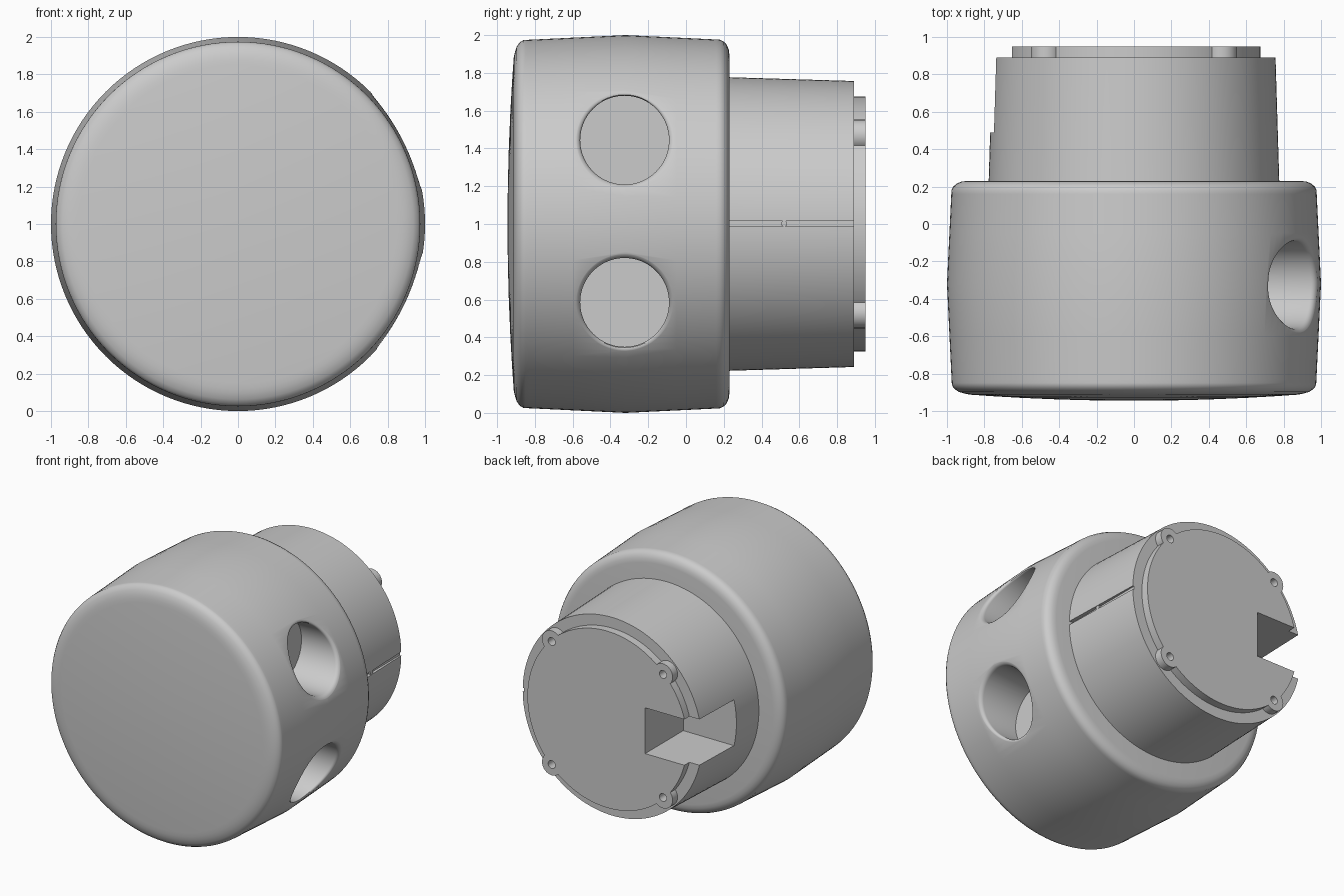
import bpy, bmesh
from math import sin, cos, pi, sqrt

if "Cube" in bpy.data.objects:
    bpy.data.objects.remove(bpy.data.objects["Cube"])


def loft(name, rings):
    """Skin a list of equal-length point rings and cap both ends."""
    bm = bmesh.new()
    vs = [[bm.verts.new(p) for p in ring] for ring in rings]
    n = len(vs[0])
    for a, b in zip(vs, vs[1:]):
        for i in range(n):
            j = (i + 1) % n
            bm.faces.new((a[i], a[j], b[j], b[i]))
    bm.faces.new(vs[0])
    bm.faces.new(vs[-1])
    bmesh.ops.recalc_face_normals(bm, faces=bm.faces)
    me = bpy.data.meshes.new(name)
    bm.to_mesh(me)
    bm.free()
    ob = bpy.data.objects.new(name, me)
    bpy.context.collection.objects.link(ob)
    return ob


def lathe(name, profile, x=0, z=1, n=128):
    """Turn (y, radius) points about an axis parallel to y."""
    return loft(name, [[(x + r * cos(2 * pi * i / n), y, z + r * sin(2 * pi * i / n))
                        for i in range(n)] for y, r in profile])


def box(name, x0, x1, y0, y1, z0, z1):
    return loft(name, [[(x0, y, z0), (x1, y, z0), (x1, y, z1), (x0, y, z1)]
                       for y in (y0, y1)])


def boolean(ob, tool, op='DIFFERENCE'):
    """Apply a boolean and remove the tool object."""
    tool.hide_render = True
    m = ob.modifiers.new("cut", 'BOOLEAN')
    m.operation, m.object, m.solver = op, tool, 'EXACT'
    bpy.context.view_layer.objects.active = ob
    bpy.ops.object.modifier_apply(modifier=m.name)
    bpy.data.objects.remove(tool)


def smooth(ob, angle):
    bpy.ops.object.select_all(action='DESELECT')
    ob.select_set(True)
    bpy.context.view_layer.objects.active = ob
    bpy.ops.object.shade_smooth_by_angle(angle=angle)


def body_radius(y):
    return 1 - 0.025 * abs(y + 0.32) / 0.52


def port_cutter(zc, r=0.235, fillet=0.027, n=96):
    """Blind round port along x with a rounded rim that follows the body."""
    def ring(rho, depth=0.0, x=None):
        pts = []
        for i in range(n):
            a = 2 * pi * i / n
            y, z = -0.325 + rho * cos(a), zc + rho * sin(a)
            sx = sqrt(body_radius(y) ** 2 - (z - 1) ** 2) - depth
            pts.append((sx if x is None else x, y, z))
        return pts
    rings = [ring(r, x=0.60)]
    for k in range(6):
        a = k / 5 * pi / 2
        rings.append(ring(r + fillet * (1 - cos(a)), 0.03 * (1 - sin(a)) - 0.002 * (k == 5)))
    rings.append(ring(r + fillet + 0.008, x=1.2))
    return loft("port_cutter", rings)


# Barrel-shaped housing with a slightly domed front
dome = [(-0.945 + 0.033 * (r / 0.88) ** 2, r) for r in (0.05, 0.2, 0.4, 0.6, 0.75, 0.85, 0.88)]
front_edge = [(-0.907, 0.905), (-0.897, 0.938), (-0.88, 0.962), (-0.862, 0.973)]
wall = [(y, body_radius(y)) for y in (-0.85, -0.83, -0.6, -0.32, -0.05, 0.16, 0.18)]
back_edge = [(0.2, 0.966), (0.215, 0.95), (0.226, 0.925), (0.23, 0.895), (0.23, 0.3)]
housing = lathe("housing", dome + front_edge + wall + back_edge)
for zc in (1.444, 0.585):
    boolean(housing, port_cutter(zc))
smooth(housing, 0.6)

# Tapered rear neck
neck = lathe("neck", [(0.2, 0.778), (0.23, 0.777), (0.89, 0.757)])

# End plate with four screw tabs
plate = lathe("end_plate", [(0.88, 0.675), (0.95, 0.675)])
screws = [(sx * 0.47, 1 + sz * 0.47) for sx in (-1, 1) for sz in (-1, 1)]
for x, z in screws:
    boolean(plate, lathe("tab", [(0.88, 0.082), (0.95, 0.082)], x, z, 32), 'UNION')

# Screw holes and the cable notch on the left side
for ob in (neck, plate):
    for x, z in screws:
        boolean(ob, lathe("screw_cutter", [(0.84, 0.03), (1.0, 0.03)], x, z, 24))
    boolean(ob, box("notch_cutter", -1, -0.32, 0.49, 1.1, 0.825, 1.175))

# Thin seam on the right side with a small pin hole
boolean(neck, box("seam_cutter", 0.745, 0.9, 0.1, 1.0, 0.988, 1.016))
pin = loft("pin", [[(x, 0.52 + 0.016 * cos(i * pi / 8), 1.002 + 0.016 * sin(i * pi / 8))
                    for i in range(16)] for x in (0.73, 0.766)])
smooth(neck, 0.5)
smooth(plate, 0.5)
smooth(pin, 0.5)
